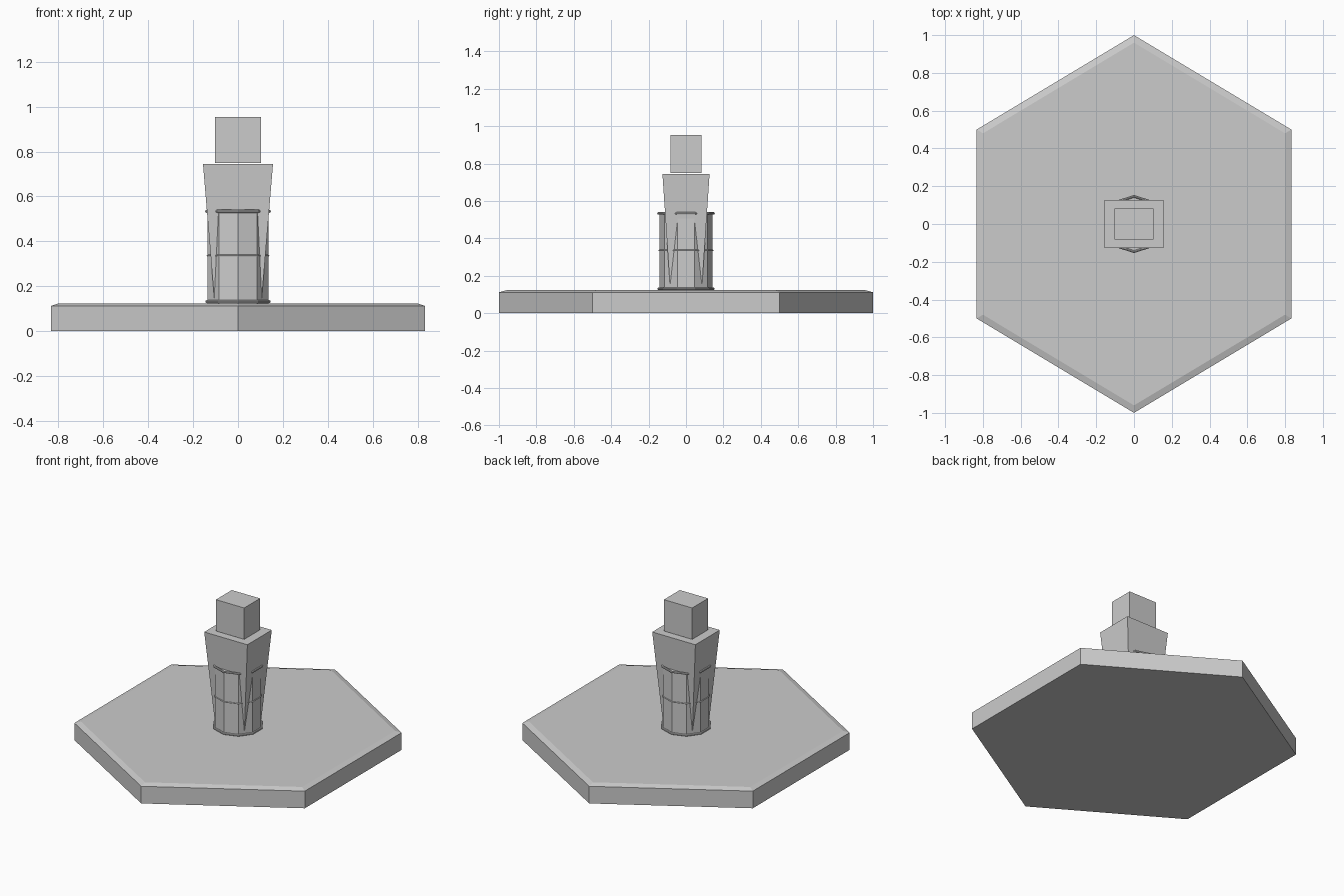
import bpy, bmesh
from math import pi, sin, cos

if "Cube" in bpy.data.objects:
    bpy.data.objects.remove(bpy.data.objects["Cube"])


def loft(name, rings):
    """Closed solid made from stacked rings of equal point count."""
    bm = bmesh.new()
    loops = [[bm.verts.new(p) for p in ring] for ring in rings]
    n = len(loops[0])
    for a, b in zip(loops, loops[1:]):
        for i in range(n):
            j = (i + 1) % n
            bm.faces.new((a[i], a[j], b[j], b[i]))
    bm.faces.new(loops[0][::-1])
    bm.faces.new(loops[-1])
    bmesh.ops.recalc_face_normals(bm, faces=bm.faces)
    mesh = bpy.data.meshes.new(name)
    bm.to_mesh(mesh)
    bm.free()
    obj = bpy.data.objects.new(name, mesh)
    bpy.context.collection.objects.link(obj)
    return obj


def polygon(n, r, z):
    # One corner points along +y
    return [(r * cos(pi / 2 + 2 * pi * i / n), r * sin(pi / 2 + 2 * pi * i / n), z)
            for i in range(n)]


def rect(hx, hy, z):
    return [(-hx, -hy, z), (hx, -hy, z), (hx, hy, z), (-hx, hy, z)]


def hoop(name, radius, minor, z):
    bpy.ops.mesh.primitive_torus_add(major_radius=radius, minor_radius=minor,
                                     major_segments=10, minor_segments=8,
                                     location=(0, 0, z), rotation=(0, 0, pi / 2))
    bpy.context.object.name = name


# Hexagonal base with chamfered top, slightly narrower in x
base = loft("base", [polygon(6, 1, 0), polygon(6, 1, 0.112), polygon(6, 0.96, 0.123)])
for v in base.data.vertices:
    v.co.x *= 0.833 / cos(pi / 6)

# Ten-sided skirt with hoops
loft("skirt", [polygon(10, 0.143, 0.12), polygon(10, 0.143, 0.53)])
hoop("lower_hoop", 0.146, 0.007, 0.131)
hoop("middle_hoop", 0.143, 0.004, 0.336)
hoop("upper_hoop", 0.147, 0.007, 0.534)

# Tapered torso and block head
loft("torso", [rect(0.104, 0.084, 0.123), rect(0.156, 0.126, 0.745)])
loft("head", [rect(0.102, 0.082, 0.749), rect(0.102, 0.082, 0.954)])
